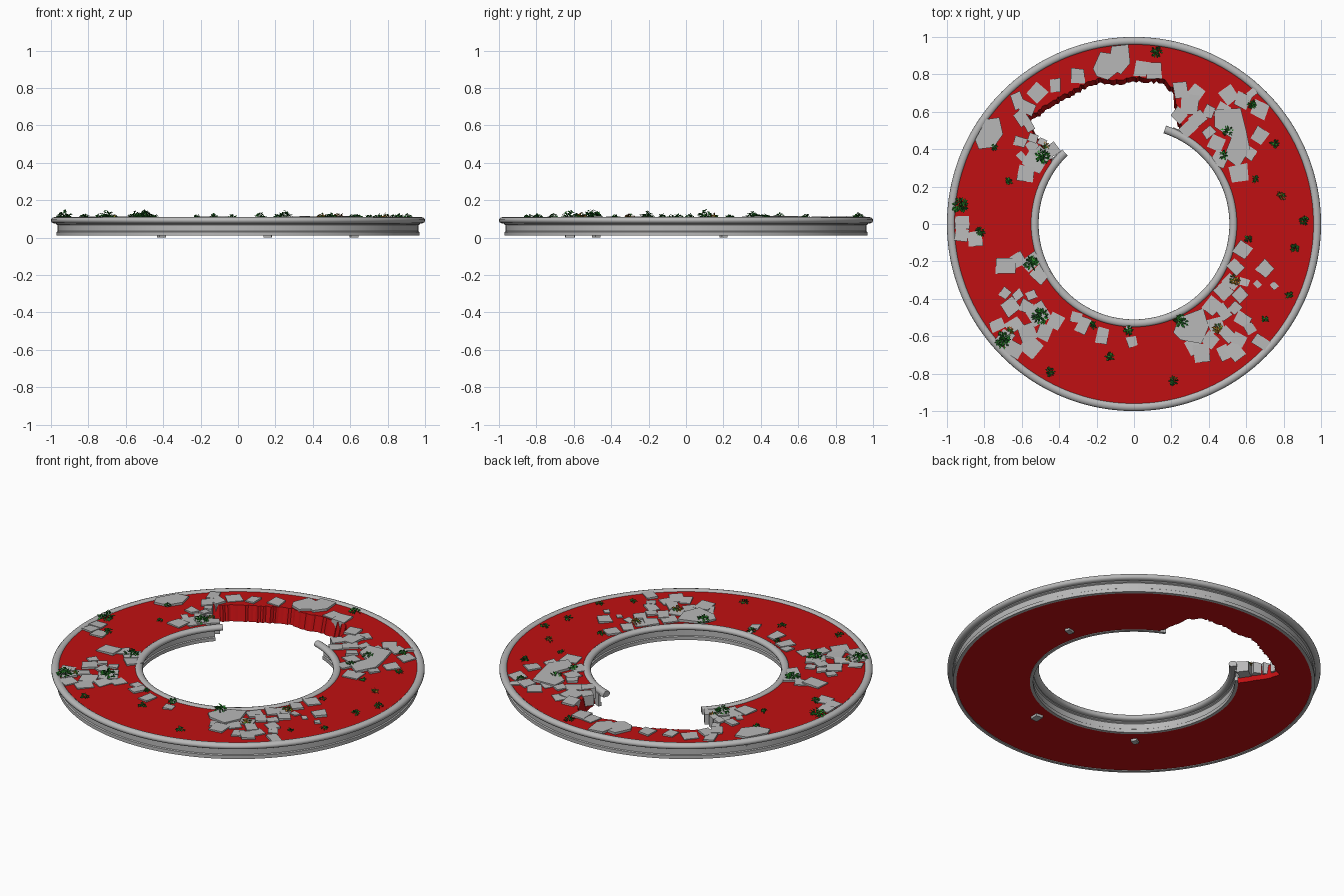
import bpy, bmesh, random
from math import sin, cos, radians, pi, atan2
from mathutils import Vector, Euler

random.seed(7)
cube = bpy.data.objects.get("Cube")
if cube:
    bpy.data.objects.remove(cube, do_unlink=True)


def material(name, r, g, b):
    m = bpy.data.materials.new(name)
    m.use_nodes = True
    m.diffuse_color = (r, g, b, 1)
    m.node_tree.nodes["Principled BSDF"].inputs["Base Color"].default_value = (r, g, b, 1)
    return m


stone = material("grey stone", .48, .48, .48)
red = material("red deck", .53, .005, .006)
dark_green = material("dark green leaf", .01, .1, .015)
green = material("green leaf", .02, .25, .02)
orange = material("orange leaf", .45, .2, .02)
brown = material("brown leaf", .25, .06, .02)

DECK = .1


def finish(name, bm, mats, smooth=False):
    bmesh.ops.recalc_face_normals(bm, faces=bm.faces)
    mesh = bpy.data.meshes.new(name)
    bm.to_mesh(mesh)
    bm.free()
    for m in mats:
        mesh.materials.append(m)
    ob = bpy.data.objects.new(name, mesh)
    bpy.context.scene.collection.objects.link(ob)
    if smooth:
        bpy.ops.object.select_all(action='DESELECT')
        ob.select_set(True)
        bpy.context.view_layer.objects.active = ob
        bpy.ops.object.shade_smooth_by_angle(angle=radians(40))
    return ob


def sweep(name, start, end, profile_at, mat, smooth=False):
    """Turn a closed (radius, height) profile around z from start to end degrees."""
    full = end - start == 360
    steps = round(end - start)
    bm = bmesh.new()
    rings = []
    for i in range(steps if full else steps + 1):
        deg = start + (end - start) * i / steps
        a = radians(deg)
        rings.append([bm.verts.new((r * cos(a), r * sin(a), z)) for r, z in profile_at(deg)])
    for i in range(steps):
        p, q = rings[i], rings[(i + 1) % len(rings)]
        for j in range(len(p)):
            k = (j + 1) % len(p)
            bm.faces.new((p[j], p[k], q[k], q[j]))
    if not full:
        bm.faces.new(rings[0])
        bm.faces.new(rings[-1])
    return finish(name, bm, [mat], smooth)


# Broken inner edge of the deck: angle in degrees, radius
INNER = .55
breach = [(60, INNER), (62, .575), (66, .6), (69, .66), (71, .69), (73, .75), (79, .79),
          (90, .785), (98, .775), (104, .80), (112, .79), (120, .785), (128, .79),
          (135, .80), (137, .76), (139, .68), (141, .61), (143, INNER)]


def deck_inner(deg):
    for (a, ra), (b, rb) in zip(breach, breach[1:]):
        if a <= deg <= b:
            return ra + (rb - ra) * (deg - a) / (b - a)
    return INNER


def deck_profile(deg):
    r = deck_inner(deg)
    if r > INNER:
        r += random.uniform(-.008, .008)
    return [(r, DECK), (.96, DECK), (.96, .014), (max(INNER, r - .025), .014)]


sweep("deck", 0, 360, deck_profile, red)

# Bullnose rims and stepped walls, the inner pair mirrored from the outer pair
rim = [(.957, .09), (.96, .102), (.968, .108), (.98, .11), (.992, .106), (.999, .098),
       (1, .09), (.996, .081), (.986, .076), (.957, .076)]
wall = [(.952, .085), (.972, .085), (.972, .07), (.964, .066), (.964, .034),
        (.97, .03), (.97, .01), (.952, .01)]


def inward(profile):
    return [(1.51 - r, z) for r, z in profile]


sweep("outer_rim", 0, 360, lambda d: rim, stone, True)
sweep("outer_wall", 0, 360, lambda d: wall, stone, True)
sweep("inner_rim", 134, 432, lambda d: inward(rim), stone, True)
sweep("inner_wall", 138, 428, lambda d: inward(wall), stone, True)


# Loose stones
def add_prism(bm, outline, low, high, tilt=.004):
    bottom = [bm.verts.new((x, y, low)) for x, y in outline]
    top = [bm.verts.new((x, y, high + random.uniform(-tilt, tilt))) for x, y in outline]
    bm.faces.new(bottom)
    bm.faces.new(top)
    n = len(outline)
    for i in range(n):
        j = (i + 1) % n
        bm.faces.new((bottom[i], bottom[j], top[j], top[i]))


def rubble(name, items, low=.09, high=.107):
    bm = bmesh.new()
    for x, y, s in items:
        x, y, s = x / 100, y / 100, s / 100
        a = atan2(y, x) + random.uniform(-.45, .45)
        w, d = s * random.uniform(.45, .55), s * random.uniform(.36, .52)
        outline = []
        for u, v in ((-w, -d), (w, -d), (w, d), (-w, d)):
            u *= random.uniform(.85, 1.1)
            v *= random.uniform(.85, 1.1)
            outline.append((x + u * cos(a) - v * sin(a), y + u * sin(a) + v * cos(a)))
        add_prism(bm, outline, low, high + random.uniform(-.002, .003))
    return finish(name, bm, [stone])


rubble("breach_blocks", [
    (-62, 66, 8), (-57, 62, 9), (-52, 70, 9), (-42, 74, 8), (-30, 79, 9), (-60, 57, 8),
    (4, 83, 9), (11, 82, 8), (25, 72, 9), (24, 58, 7), (29, 51, 8), (-56, 52, 5),
    (-54, 46, 5), (-49, 44, 5), (-43, 40, 6), (-47, 37, 7)], .045, .108)
rubble("back_left_pavers", [
    (-61, 44, 7), (-54, 41, 7), (-58, 27, 10), (-53, 33, 10), (-50, 37, 9), (-60, 36, 5)])
rubble("back_right_pavers", [
    (33, 70, 8), (30, 64, 10), (34, 56, 9), (40, 60, 7), (51, 69, 9), (58, 66, 8),
    (67, 61, 9), (63, 70, 5), (40, 49, 7), (44, 43, 8), (46, 35, 9), (56, 27, 11),
    (62, 38, 7), (67, 47, 8), (47, 60, 8)])
rubble("left_pavers", [(-92, 1, 8), (-92, -6, 8), (-85, -8, 8)])
rubble("front_left_pavers", [
    (-69, -22, 11), (-62, -19, 8), (-55, -20, 10), (-50, -27, 9), (-69, -37, 6),
    (-62, -38, 6), (-55, -38, 6), (-66, -44, 9), (-58, -44, 7), (-51, -48, 11),
    (-42, -52, 9), (-73, -54, 7), (-64, -54, 8), (-57, -58, 9), (-48, -58, 9),
    (-64, -67, 9), (-55, -66, 11), (-69, -61, 8)])
rubble("front_pavers", [(-31, -50, 6), (-27, -54, 9), (-17, -60, 8), (-1, -63, 6), (-3, -56, 4)])
rubble("front_right_pavers", [
    (58, -14, 8), (54, -23, 8), (52, -31, 8), (48, -36, 8), (57, -38, 7), (59, -31, 5),
    (70, -24, 8), (66, -32, 4), (75, -33, 4), (42, -44, 9), (48, -47, 8), (54, -45, 6),
    (58, -51, 8), (62, -56, 6), (44, -54, 8), (50, -59, 8), (56, -62, 7), (68, -63, 8),
    (54, -68, 9), (48, -69, 8), (36, -69, 9), (41, -62, 8), (32, -65, 8)])
rubble("underside_chips", [(-41, -48, 4), (16, -62, 5), (62, 20, 4)], 0, .016)

# Large broken slabs
slabs = {
    "back_right_slab": [(43, 61), (57, 62), (60, 50), (62, 40), (56, 30), (48, 36), (52, 46), (43, 52)],
    "back_left_slab": [(-85, 45), (-79, 56), (-72, 57), (-70, 48), (-75, 41), (-83, 40)],
    "back_slab": [(-22, 83), (-18, 92), (-11, 91), (-9, 81), (-14, 77), (-20, 79)],
    "back_top_slab": [(-12, 95), (-3, 96), (-2, 86), (-7, 80), (-14, 84)],
    "front_right_slab": [(21, -58), (24, -50), (37, -45), (40, -55), (36, -64), (25, -62)],
}
for name, outline in slabs.items():
    bm = bmesh.new()
    add_prism(bm, [(x / 100, y / 100) for x, y in outline], .06, .112, .003)
    finish(name, bm, [stone])


# Plants: small clusters of pointed leaves
def plants(name, items, mats):
    bm = bmesh.new()
    for x, y, s in items:
        base = Vector((x / 100, y / 100, DECK + .002))
        s /= 100
        for i in range(int(700 * s)):
            a, r = random.uniform(0, 2 * pi), s * .45 * random.random() ** .6
            lift = random.random() * (s * .5 - r * .75)
            spot = base + Vector((r * cos(a), r * sin(a), .004 + max(lift, 0)))
            turn = Euler((random.uniform(-.8, .8), random.uniform(-.8, .8), a)).to_matrix()
            n = .006 + s * .06
            leaf = [bm.verts.new(spot + turn @ Vector(p) * n)
                    for p in ((-1, 0, 0), (0, -.55, .15), (1.1, 0, 0), (0, .55, .15))]
            face = bm.faces.new(leaf)
            face.material_index = random.choice((0, 0, 1, 1, 1, 2)) if len(mats) > 2 else i % 2
    return finish(name, bm, mats)


plants("bushes", [(-93, 10, 9), (-49, 36, 8), (-55, -21, 8), (-50, -49, 9), (-70, -62, 9),
                  (25, -52, 8)], [dark_green, green])
plants("green_tufts", [
    (12, 92, 6), (63, 64, 5), (50, 50, 6), (48, 37, 5), (75, 43, 5), (65, 24, 4), (91, 2, 5),
    (86, -13, 5), (61, -8, 4), (83, -38, 4), (70, -51, 4), (21, -84, 5), (-13, -71, 5),
    (-3, -57, 5), (-22, -54, 4), (-45, -79, 5), (-82, -4, 5), (-67, 23, 4), (-75, 41, 4)],
    [dark_green, green])
plants("autumn_tufts", [(79, 15, 5), (54, -30, 6), (45, -56, 6), (-47, 42, 4), (-66, -57, 4)],
       [green, orange, brown])
